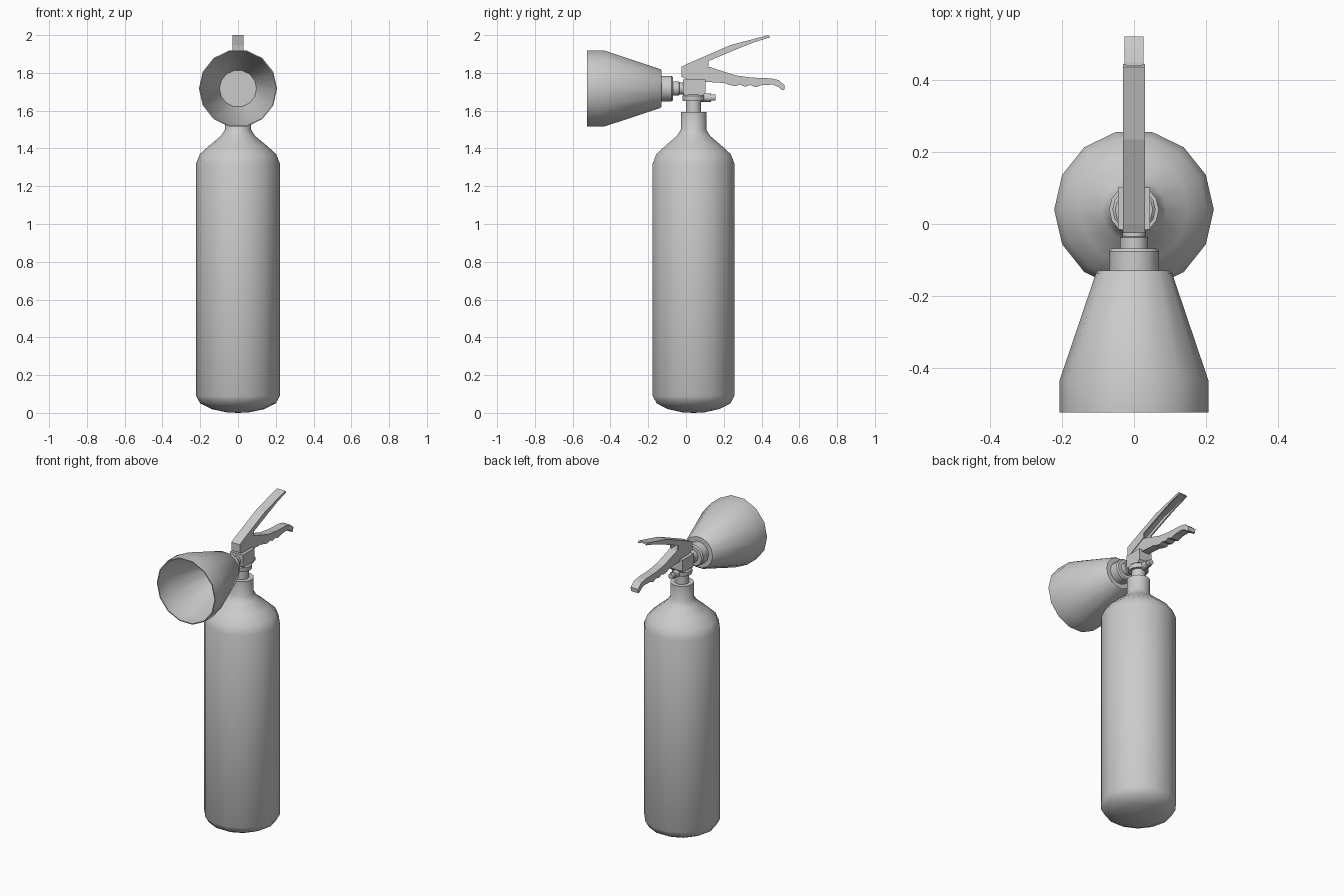
import bpy, bmesh, math

if "Cube" in bpy.data.objects:
    bpy.data.objects.remove(bpy.data.objects["Cube"])

CY = 0.04     # centre line of the cylinder along y
HZ = 1.717    # height of the horn axis


def finish(name, bm, smooth=None):
    bmesh.ops.remove_doubles(bm, verts=bm.verts, dist=1e-5)
    bmesh.ops.recalc_face_normals(bm, faces=bm.faces)
    me = bpy.data.meshes.new(name)
    bm.to_mesh(me)
    bm.free()
    ob = bpy.data.objects.new(name, me)
    bpy.context.collection.objects.link(ob)
    if smooth:
        bpy.ops.object.select_all(action='DESELECT')
        ob.select_set(True)
        bpy.context.view_layer.objects.active = ob
        bpy.ops.object.shade_smooth_by_angle(angle=math.radians(smooth))
    return ob


def lathe(name, profile, place, sides=14, smooth=40):
    """Revolve (radius, height) points; place maps (u, v, h) to a location."""
    bm = bmesh.new()
    rings = []
    for r, h in profile:
        rings.append([bm.verts.new(place(r * math.cos(2 * math.pi * i / sides),
                                         r * math.sin(2 * math.pi * i / sides), h))
                      for i in range(sides)])
    for a, b in zip(rings, rings[1:]):
        for i in range(sides):
            j = (i + 1) % sides
            bm.faces.new((a[i], a[j], b[j], b[i]))
    return finish(name, bm, smooth)


def upright(u, v, h):
    return (u, CY + v, h)


def forward(z):
    return lambda u, v, h: (u, h, z + v)


def prism(name, outline, x0, x1):
    """Extrude a (y, z) side outline from x0 to x1."""
    bm = bmesh.new()
    face = bm.faces.new([bm.verts.new((x0, y, z)) for y, z in outline])
    ext = bmesh.ops.extrude_face_region(bm, geom=[face])
    verts = [g for g in ext['geom'] if isinstance(g, bmesh.types.BMVert)]
    bmesh.ops.translate(bm, verts=verts, vec=(x1 - x0, 0, 0))
    return finish(name, bm)


# Pressure tank with rounded base, shoulder and neck
lathe("tank", [(0, 0), (0.06, 0.003), (0.14, 0.02), (0.2, 0.05), (0.222, 0.09),
               (0.222, 1.32), (0.202, 1.37), (0.152, 1.415), (0.09, 1.467),
               (0.069, 1.5), (0.069, 1.594), (0, 1.594)], upright)

# Valve stem, collar and block
lathe("valve_stem", [(0, 1.58), (0.041, 1.58), (0.041, 1.66), (0, 1.66)], upright)
lathe("valve_collar", [(0, 1.652), (0.058, 1.652), (0.06, 1.66), (0.06, 1.678),
                       (0.052, 1.686), (0, 1.686)], upright)
prism("valve_block", [(-0.005, 1.68), (0.09, 1.68), (0.102, 1.695), (0.102, 1.765),
                      (-0.015, 1.765), (-0.015, 1.695)], -0.045, 0.045)

# Rear fitting
lathe("rear_fitting", [(0, 0.07), (0.023, 0.07), (0.023, 0.132), (0.017, 0.132),
                       (0.017, 0.155), (0, 0.155)], forward(1.669), sides=10)

# Nozzle pipe and connector
lathe("nozzle_pipe", [(0, 0.03), (0.022, 0.01), (0.032, -0.01), (0.032, -0.035),
                      (0.039, -0.037), (0.039, -0.08), (0, -0.08)], forward(HZ))
lathe("horn_connector", [(0, -0.068), (0.062, -0.068), (0.069, -0.076),
                         (0.069, -0.14), (0, -0.14)], forward(HZ))

# Hollow discharge horn
lathe("horn", [(0, -0.13), (0.098, -0.13), (0.106, -0.137), (0.207, -0.435),
               (0.207, -0.525), (0.201, -0.525), (0.2, -0.436), (0.098, -0.142),
               (0, -0.142)], forward(HZ), smooth=30)

# Fixed lower handle with finger grips
prism("lower_handle", [(-0.02, 1.778), (0.02, 1.757), (0.2, 1.747), (0.235, 1.735),
                       (0.262, 1.73), (0.285, 1.738), (0.312, 1.727), (0.34, 1.736),
                       (0.368, 1.724), (0.4, 1.735), (0.46, 1.738), (0.49, 1.725),
                       (0.505, 1.71), (0.52, 1.71), (0.522, 1.735), (0.49, 1.762),
                       (0.45, 1.771), (0.35, 1.775), (0.26, 1.787), (0.13, 1.83),
                       (0.0, 1.83)], -0.026, 0.026)

# Squeeze lever: a channel with a top plate and mirrored side plates
top = [(-0.025, 1.832), (0.0, 1.845), (0.235, 1.947), (0.437, 2.0)]
under = [(0.445, 1.988), (0.36, 1.962), (0.26, 1.922), (0.12, 1.863), (0.12, 1.834),
         (0.0, 1.775), (-0.025, 1.78)]
side = prism("lever_side_plates", top + under, 0.022, 0.03)
mirror = side.modifiers.new("mirror", 'MIRROR')
mirror.use_axis[0] = True
prism("lever_top_plate", top + [(0.441, 1.992), (0.24, 1.937), (0.005, 1.835),
                                (-0.015, 1.825), (-0.015, 1.78), (-0.025, 1.78)],
      -0.03, 0.03)
